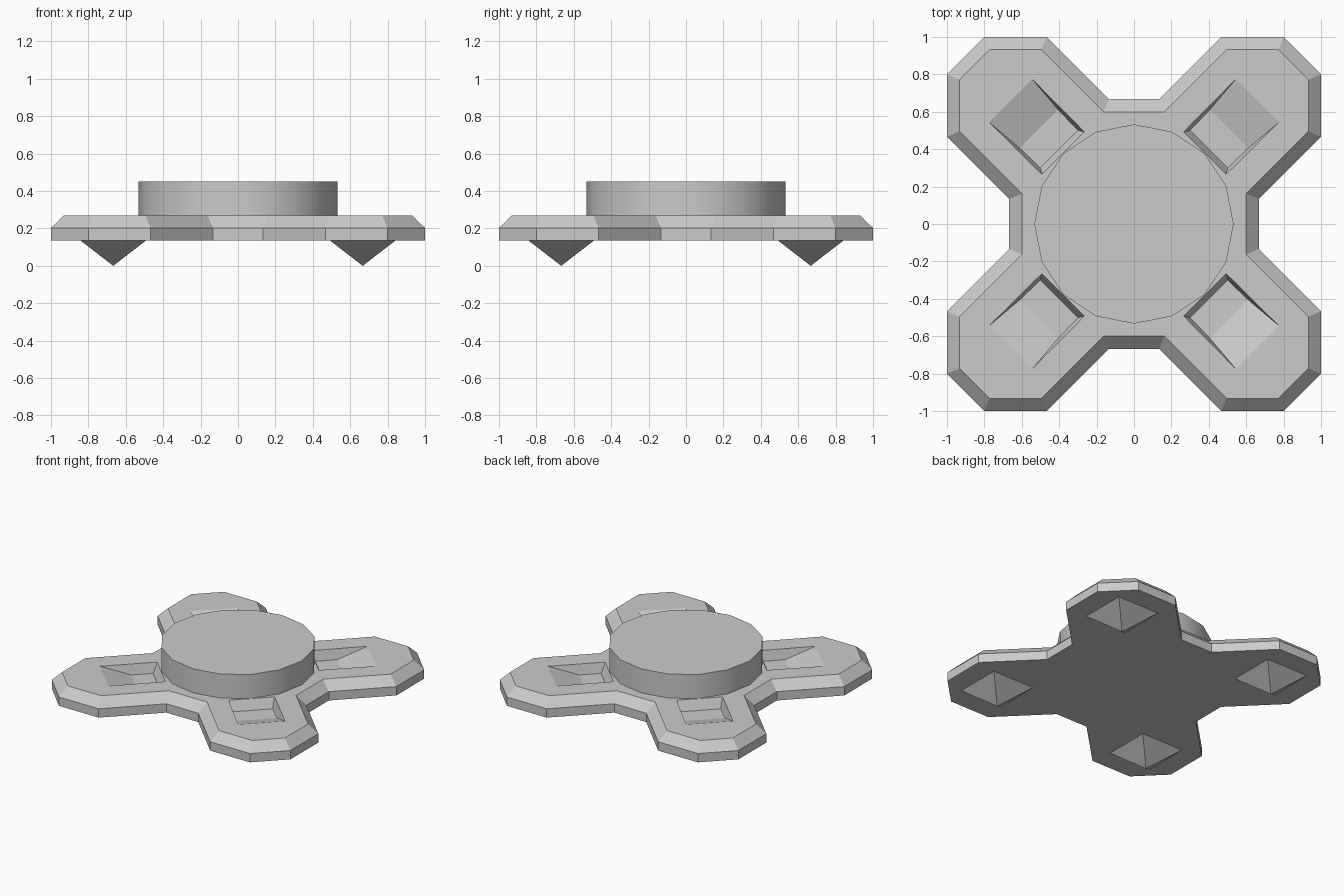
import bpy, bmesh
from math import pi, cos, sin
from mathutils import Vector, Matrix

if "Cube" in bpy.data.objects:
    bpy.data.objects.remove(bpy.data.objects["Cube"])

Z0, Z1, Z2, Z3 = 0.135, 0.202, 0.268, 0.45


def make_object(name, bm):
    bmesh.ops.recalc_face_normals(bm, faces=bm.faces)
    me = bpy.data.meshes.new(name)
    bm.to_mesh(me)
    bm.free()
    ob = bpy.data.objects.new(name, me)
    bpy.context.collection.objects.link(ob)
    return ob


def cross_outline(inset):
    """Four-armed outline; inset moves every edge inwards evenly."""
    s = inset * 2 ** 0.5
    tip, notch = 1 - inset, 0.667 - inset
    chamfer, flank = 1.8 - s, 0.533 - s
    arm = [(notch, notch - flank - 0.0), (tip, tip - flank),
           (tip, chamfer - tip), (chamfer - tip, tip),
           (tip - flank, tip), (notch - flank, notch)]
    # flank line is x - y = 0.533, so a smaller flank narrows the arm
    return [Matrix.Rotation(k * pi / 2, 2) @ Vector(p) for k in range(4) for p in arm]


# bevelled cross plate
bm = bmesh.new()
rings = [[bm.verts.new((p.x, p.y, z)) for p in cross_outline(i)]
         for i, z in ((0, Z0), (0, Z1), (0.067, Z2))]
bm.faces.new(rings[0])
bm.faces.new(rings[-1])
n = len(rings[0])
for a, b in zip(rings, rings[1:]):
    for i in range(n):
        j = (i + 1) % n
        bm.faces.new((a[i], a[j], b[j], b[i]))
plate = make_object("cross_plate", bm)

# tapered pocket with an outer ramp, one in each arm
DEPTH = 0.075
bm = bmesh.new()
rim = [(0.535, -0.16), (0.535, 0.16), (0.933, 0.163), (0.933, -0.163)]
floor = [(0.566, -0.142), (0.566, 0.142), (0.719, 0.145), (0.719, -0.145)]
for k in range(4):
    rot = Matrix.Rotation(pi / 4 + k * pi / 2, 3, 'Z')
    pts = []
    for r, f in zip(rim, floor):
        top, low = Vector((*r, Z2)), Vector((*f, Z2 - DEPTH))
        pts += [rot @ low, rot @ (top + (top - low) * 0.3)]
    vs = [bm.verts.new(p) for p in pts]
    bmesh.ops.convex_hull(bm, input=vs)
cutter = make_object("pocket_cutter", bm)
cutter.hide_render = True
cutter.hide_viewport = True
mod = plate.modifiers.new("pockets", 'BOOLEAN')
mod.operation = 'DIFFERENCE'
mod.solver = 'EXACT'
mod.object = cutter

# round hub
bm = bmesh.new()
bmesh.ops.create_cone(bm, cap_ends=True, segments=16, radius1=0.533, radius2=0.533,
                      depth=Z3 - Z2,
                      matrix=Matrix.Translation((0, 0, (Z2 + Z3) / 2)))
hub = make_object("round_hub", bm)
bpy.context.view_layer.objects.active = hub
hub.select_set(True)
bpy.ops.object.shade_smooth_by_angle(angle=pi / 6)
hub.select_set(False)

# pyramid feet
for label, sx, sy in (("front_left", -1, -1), ("front_right", 1, -1),
                      ("back_left", -1, 1), ("back_right", 1, 1)):
    bm = bmesh.new()
    bmesh.ops.create_cone(bm, cap_ends=True, segments=4, radius1=0, radius2=0.175 * 2 ** 0.5,
                          depth=Z0,
                          matrix=Matrix.Translation((0.667 * sx, 0.667 * sy, Z0 / 2))
                          @ Matrix.Rotation(pi / 4, 4, 'Z'))
    bmesh.ops.remove_doubles(bm, verts=bm.verts, dist=1e-4)
    make_object(label + "_foot", bm)
